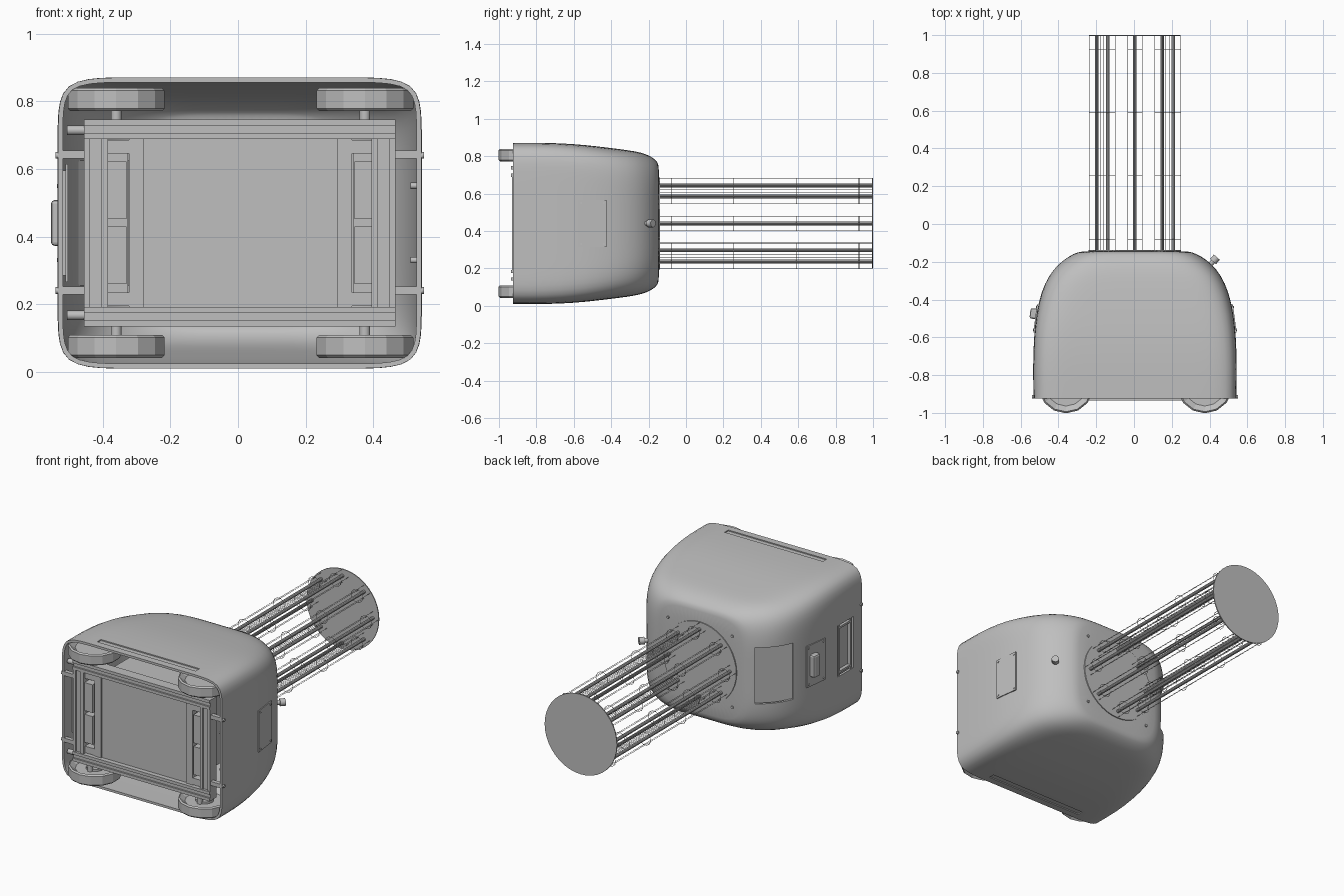
import bpy, bmesh, math
from mathutils import Matrix, Vector

if "Cube" in bpy.data.objects:
    bpy.data.objects.remove(bpy.data.objects["Cube"], do_unlink=True)

CX, CZ = 0.005, 0.44          # tower and shell axis
GREY = (0.52, 0.52, 0.52, 1)
grey = bpy.data.materials.new("plain_grey")
grey.use_nodes = True
grey.diffuse_color = GREY
grey.node_tree.nodes["Principled BSDF"].inputs["Base Color"].default_value = GREY


def finish(name, bm, smooth=False):
    bmesh.ops.recalc_face_normals(bm, faces=bm.faces)
    mesh = bpy.data.meshes.new(name)
    bm.to_mesh(mesh)
    bm.free()
    mesh.materials.append(grey)
    ob = bpy.data.objects.new(name, mesh)
    bpy.context.scene.collection.objects.link(ob)
    if smooth:
        smooth_shade(ob)
    return ob


def smooth_shade(ob):
    bpy.ops.object.select_all(action='DESELECT')
    ob.select_set(True)
    bpy.context.view_layer.objects.active = ob
    bpy.ops.object.shade_smooth_by_angle(angle=math.radians(35))


def bake(ob):
    """Replace the mesh with its evaluated result."""
    dg = bpy.context.evaluated_depsgraph_get()
    mesh = bpy.data.meshes.new_from_object(ob.evaluated_get(dg))
    ob.modifiers.clear()
    ob.data = mesh


def add_box(bm, c, size, rot=0):
    m = Matrix.Translation(c) @ Matrix.Rotation(rot, 4, 'Z') @ Matrix.Diagonal((*size, 1))
    bmesh.ops.create_cube(bm, size=1, matrix=m)


def add_rod(bm, a, b, r, seg=16):
    a, b = Vector(a), Vector(b)
    q = (b - a).to_track_quat('Z', 'Y').to_matrix().to_4x4()
    bmesh.ops.create_cone(bm, cap_ends=True, segments=seg, radius1=r, radius2=r,
                          depth=(b - a).length, matrix=Matrix.Translation((a + b) / 2) @ q)


def boxes(name, items):
    bm = bmesh.new()
    for item in items:
        add_box(bm, *item)
    return finish(name, bm)


def span(x0, x1, y0, y1, z0, z1):
    return (((x0 + x1) / 2, (y0 + y1) / 2, (z0 + z1) / 2), (x1 - x0, y1 - y0, z1 - z0))


def rods(name, items, seg=16):
    bm = bmesh.new()
    for item in items:
        add_rod(bm, *item, seg)
    return finish(name, bm, True)


# Shell: squarish rings (y, half width, half height, squareness), closed at the back
RINGS = [(-.925, .537, .43, 14), (-.75, .54, .432, 13), (-.6, .535, .425, 11),
         (-.48, .523, .413, 9), (-.36, .497, .398, 7), (-.27, .455, .386, 6),
         (-.21, .405, .37, 5), (-.17, .35, .347, 5), (-.15, .305, .325, 5), (-.142, .27, .3, 5)]
bm = bmesh.new()
loops, N = [], 72
for y, a, b, n in RINGS:
    ring = []
    for i in range(N):
        t = math.tau * i / N
        c, s = math.cos(t), math.sin(t)
        r = (abs(c) ** n + abs(s) ** n) ** (-1 / n)
        ring.append(bm.verts.new((CX + a * r * c, y, CZ + b * r * s)))
    loops.append(ring)
for p, q in zip(loops, loops[1:]):
    for i in range(N):
        bm.faces.new((p[i], p[i - 1], q[i - 1], q[i]))
bm.faces.new(loops[-1])
shell = finish("shell", bm)
shell.modifiers.new("round", 'SUBSURF').levels = 1
wall = shell.modifiers.new("wall", 'SOLIDIFY')
wall.thickness, wall.offset = 0.014, -1

# Openings: corner window, side window, long slots above and below
turn = math.atan2(.65, -.76)
corner = Vector((-.415, -.252, CZ))
out = Vector((-.76, .65, 0))
cutters = [boxes("corner_cutter", [(corner + out * .03, (.12, .215, .34), turn)]),
           boxes("side_cutter", [span(-.6, -.5, -.84, -.69, .285, .595)])]
for side in (1, -1):
    bm = bmesh.new()
    z = CZ + side * .432
    add_box(bm, (CX, -.865, z), (.66, .036, .016))
    cutters.append(finish("slot_cutter", bm))
for cut in cutters:
    cut.hide_render = True
    mod = shell.modifiers.new("cut", 'BOOLEAN')
    mod.operation, mod.solver, mod.object = 'DIFFERENCE', 'EXACT', cut
bake(shell)
for cut in cutters:
    bpy.data.objects.remove(cut, do_unlink=True)
smooth_shade(shell)

# Plates behind the openings, with a narrow frame inside the side window
boxes("corner_window", [(corner - out * .022, (.008, .25, .37), turn)])
boxes("side_window", [span(-.51, -.502, -.86, -.67, .265, .615)])
boxes("side_window_frame", [span(-.53, -.503, y, y + .012, .285, .595) for y in (-.828, -.714)]
      + [span(-.53, -.503, -.828, -.702, z, z + .012) for z in (.3, .568)])

# Side hatches with their screws, and the switch on one of them
TILT = .128
for side, name in ((1, "hatch_left"), (-1, "hatch_right")):
    mid = Vector((CX + side * .525, -.5, CZ))
    boxes(name, [(mid, (.007, .15, .25), side * TILT)])
    rods(name + "_screws", [((mid.x - side * (.01 + dy * TILT), -.5 + dy, CZ + dz),
                             (mid.x + side * (.007 - dy * TILT), -.5 + dy, CZ + dz), .006)
                            for dy in (-.06, .06) for dz in (-.11, .11)], 10)
    rods(name + "_rim_pins", [((CX + side * .48, -.915, z), (CX + side * .545, -.915, z), .01)
                              for z in (.24, .64)], 12)
switch = boxes("switch", [((-.528, -.475, CZ), (.045, .055, .135), -TILT)])
bev = switch.modifiers.new("bevel", 'BEVEL')
bev.width, bev.segments = .01, 2
bake(switch)

# Knob on the rounded back corner
d = Vector((.66, .75, 0)).normalized()
k = Vector((.395, -.225, CZ))
rods("knob", [(k, k + d * .04, .013), (k + d * .035, k + d * .066, .021)])

# Tower: end discs, eight lamp rods, thin guide wires and rings
rods("tower_top", [((CX, .994, CZ), (CX, 1, CZ), .242)], 40)
rods("tower_base", [((CX, -.16, CZ), (CX, -.138, CZ), .245)], 40)
rods("tower_screws", [((CX + sx * .215, -.16, CZ + sz * .215), (CX + sx * .215, -.138, CZ + sz * .215), .008)
                      for sx in (1, -1) for sz in (1, -1)], 10)
curve = bpy.data.curves.new("lamp_wires", 'CURVE')
curve.dimensions = '3D'
curve.bevel_depth, curve.bevel_resolution = .0014, 0


def wire(points, closed=False):
    sp = curve.splines.new('POLY')
    sp.points.add(len(points) - 1)
    for p, co in zip(sp.points, points):
        p.co = (*co, 1)
    sp.use_cyclic_u = closed


def around(cx, cz, y, r, count):
    return [(cx + r * math.cos(math.tau * i / count), y, cz + r * math.sin(math.tau * i / count))
            for i in range(count)]


lamps = around(CX, CZ, 0, .203, 8)
for x, _, z in lamps:
    for px, _, pz in around(x, z, 0, .039, 4):
        wire([(px, -.14, pz), (px, .995, pz)])
    for y in (-.08, .255, .59, .925):
        wire(around(x, z, y, .039, 16), True)
rods("lamp_rods", [((x, -.14, z), (x, .995, z), .01) for x, _, z in lamps], 10)
wires = bpy.data.objects.new("lamp_wires_curve", curve)
bpy.context.scene.collection.objects.link(wires)
dg = bpy.context.evaluated_depsgraph_get()
mesh = bpy.data.meshes.new_from_object(wires.evaluated_get(dg))
mesh.materials.clear()
mesh.materials.append(grey)
bpy.context.scene.collection.objects.link(bpy.data.objects.new("lamp_wires", mesh))
bpy.data.objects.remove(wires, do_unlink=True)

# Chassis: grooved beams, each a set-back core with two raised rails
F = -.935
for name, z in (("upper_beam", .717), ("lower_beam", .163)):
    boxes(name, [span(-.455, .465, F + .01, F + .065, z - .028, z + .028)]
          + [span(-.455, .465, F, F + .02, z + s * .02 - .009, z + s * .02 + .009) for s in (1, -1)])
for name, x in (("right_post", -.42), ("left_post", .43)):
    boxes(name, [span(x - .035, x + .035, F + .015, F + .065, .19, .69)]
          + [span(x + s * .026 - .009, x + s * .026 + .009, F + .005, F + .02, .19, .69) for s in (1, -1)])
for name, x in (("right_inner_post", -.3), ("left_inner_post", .315)):
    boxes(name, [span(x - .022, x + .022, F + .02, F + .06, .19, .69)])

# Central box, side blocks and corner gussets
boxes("battery_box", [span(-.285, .295, -.905, -.45, .19, .69)])
for name, x in (("right", -.36), ("left", .375)):
    boxes(name + "_blocks", [span(x - .03, x + .03, -.92, -.86, z0, z0 + .17) for z0 in (.26, .452)])
    boxes(name + "_gussets", [span(x - .04, x + .04, -.915, -.87, z, z + .04) for z in (.195, .645)])
    boxes(name + "_backing", [span(x - .035, x + .035, -.875, -.86, .2, .68)])

# Brackets tying the chassis to the shell
boxes("shell_brackets", [span(a, b, -.925, -.9, z - .012, z + .012)
                         for a, b in ((-.528, -.45), (.46, .538)) for z in (.24, .642)])
rods("chassis_pins", [((-.505, -.9, z), (-.45, -.9, z), .014) for z in (.167, .714)])
rods("left_pins", [((.51, -.9, z), (.535, -.9, z), .009) for z in (.33, .55)])

# Wheels: dished drums on vertical axles
bm_axles = bmesh.new()
for x, sx in ((-.36, "right"), (.375, "left")):
    for z, sz in ((.075, "lower"), (.805, "upper")):
        bm = bmesh.new()
        add_rod(bm, (x, -.855, z - .034), (x, -.855, z + .034), .147, 14)
        caps = [f for f in bm.faces if len(f.verts) > 4]
        rims = [e for f in caps for e in f.edges]
        bmesh.ops.bevel(bm, geom=rims, offset=.008, segments=1, affect='EDGES')
        for f in [f for f in bm.faces if len(f.verts) > 4]:
            bmesh.ops.inset_region(bm, faces=[f], thickness=.03)
            bmesh.ops.translate(bm, verts=f.verts[:], vec=-f.normal * .022)
        finish(sz + "_" + sx + "_wheel", bm)
        toward = math.copysign(1, CZ - z)
        add_rod(bm_axles, (x, -.9, z), (x, -.9, z + toward * .08), .016)
        add_rod(bm_axles, (x, -.855, z), (x, -.855, z + toward * .025), .05)
finish("wheel_axles", bm_axles, True)
